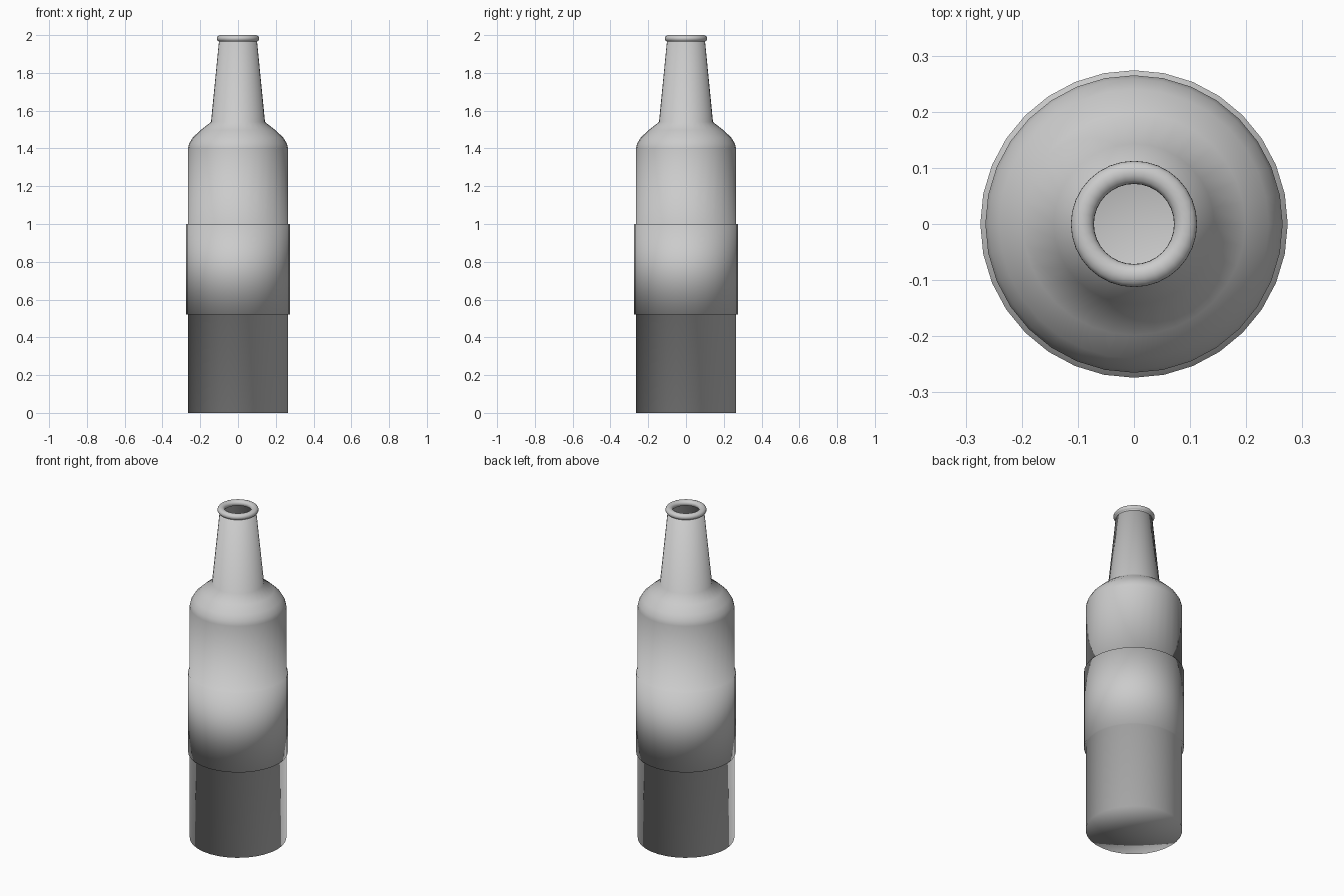
import bpy, bmesh, math

if "Cube" in bpy.data.objects:
    bpy.data.objects.remove(bpy.data.objects["Cube"])

SIDES = 32


def lathe(name, profile):
    """Revolve (radius, height) points around z; radius 0 becomes a pole."""
    bm = bmesh.new()
    rings = []
    for r, z in profile:
        if r == 0:
            rings.append([bm.verts.new((0, 0, z))] * SIDES)
        else:
            rings.append([bm.verts.new((r * math.cos(2 * math.pi * i / SIDES),
                                        r * math.sin(2 * math.pi * i / SIDES), z))
                          for i in range(SIDES)])
    for low, high in zip(rings, rings[1:]):
        for i in range(SIDES):
            j = (i + 1) % SIDES
            corners = dict.fromkeys((low[i], low[j], high[j], high[i]))
            bm.faces.new(list(corners)).smooth = True
    mesh = bpy.data.meshes.new(name)
    bm.to_mesh(mesh)
    bm.free()
    obj = bpy.data.objects.new(name, mesh)
    bpy.context.collection.objects.link(obj)
    return obj


# Base, body with raised label band, shoulder and tapered neck
profile = [(0, 0), (0.265, 0), (0.265, 0.52), (0.274, 0.52), (0.274, 1.0),
           (0.265, 1.0), (0.265, 1.40), (0.259, 1.425), (0.24, 1.457),
           (0.198, 1.497), (0.143, 1.54), (0.101, 1.965)]

# Rounded lip curling over into the mouth
for k in range(11):
    a = math.radians(-70 + 29 * k)
    profile.append((0.092 + 0.021 * math.cos(a), 1.982 + 0.018 * math.sin(a)))

lathe("bottle", profile)
